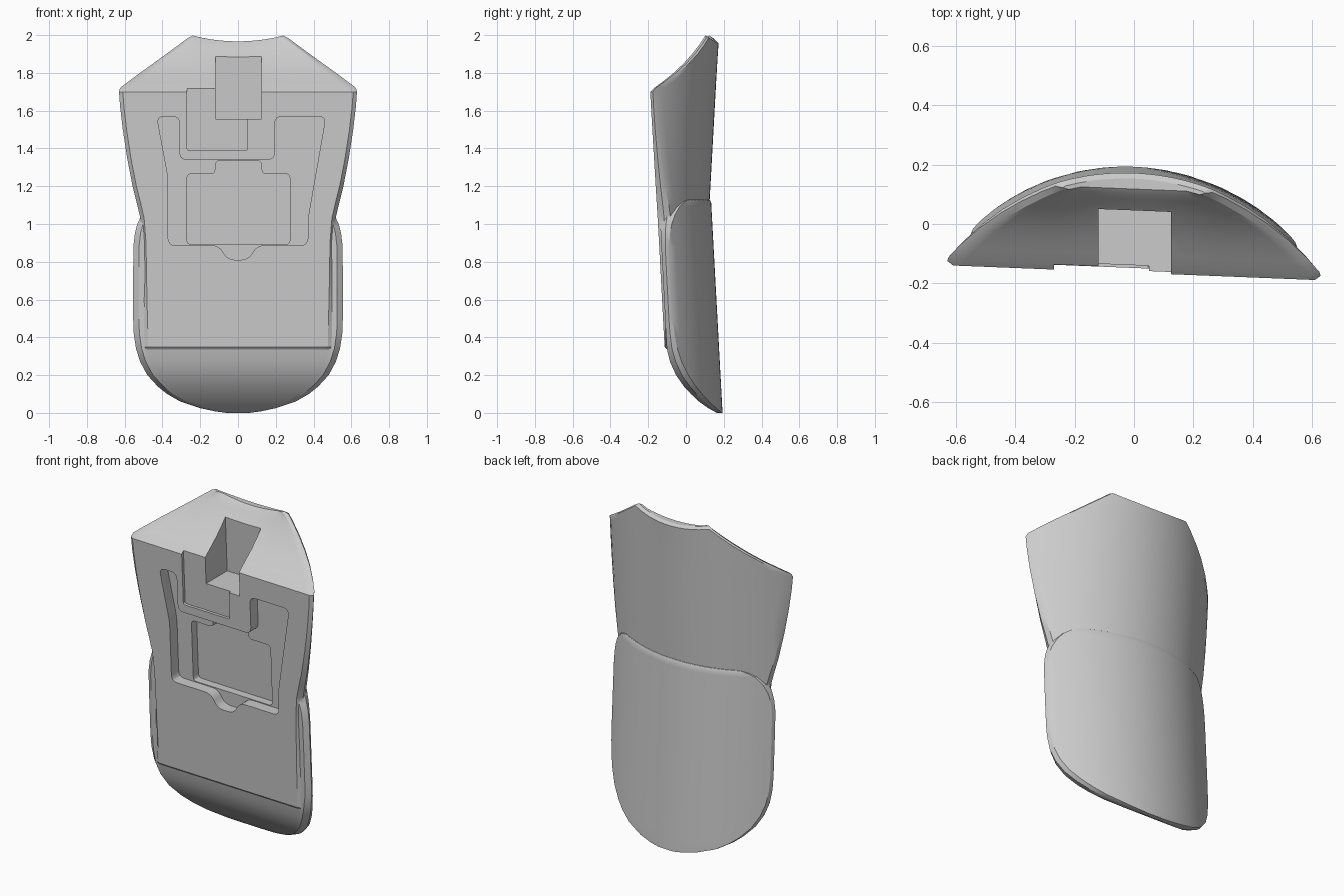
import bpy, bmesh, math
from mathutils import Vector

if "Cube" in bpy.data.objects:
    bpy.data.objects.remove(bpy.data.objects["Cube"])

TILT = 0.04      # whole piece is slightly skewed in plan
R = 0.81         # radius of the curved back


def table(pts, v):
    """Linear lookup in a list of (key, value)."""
    if v <= pts[0][0]:
        return pts[0][1]
    for (a, p), (b, q) in zip(pts, pts[1:]):
        if v <= b:
            return p + (q - p) * (v - a) / (b - a)
    return pts[-1][1]


def plane(z):
    return -0.165 + 0.052 * (1.71 - z)


def arc(x):
    return math.sqrt(R * R - x * x) - R


def make_object(name, bm):
    bmesh.ops.recalc_face_normals(bm, faces=bm.faces)
    me = bpy.data.meshes.new(name)
    bm.to_mesh(me)
    bm.free()
    ob = bpy.data.objects.new(name, me)
    bpy.context.collection.objects.link(ob)
    return ob


def loft(name, rows, front, back, inset, dip=None, n=33):
    """Stack of D-shaped sections: rows are (height, half width)."""
    bm = bmesh.new()
    rings = []
    for z, w in rows:
        us = [2 * i / (n - 1) - 1 for i in range(n)]
        bk = [(u * (w - 0.008), back(z) + arc(u * (w - 0.008))) for u in us]
        fr = [(u * (w - inset), min(front(z), back(z) + arc(u * (w - inset)) - 0.015)) for u in us]
        mid = (bk[0][1] + fr[0][1]) / 2
        pts = bk + [(w, mid)] + fr[::-1] + [(-w, mid)]
        rings.append([bm.verts.new((x, y - TILT * x, z - (dip(x, z) if dip else 0))) for x, y in pts])
    m = 2 * n + 2
    for a, b in zip(rings, rings[1:]):
        for i in range(m):
            j = (i + 1) % m
            bm.faces.new((a[i], a[j], b[j], b[i]))
    for r in (rings[0], rings[-1]):
        for i in range(n - 1):
            bm.faces.new((r[i], r[i + 1], r[2 * n - i - 1], r[2 * n - i]))
        bm.faces.new((r[n - 1], r[n], r[n + 1]))
        bm.faces.new((r[2 * n], r[2 * n + 1], r[0]))
    return make_object(name, bm)


def rounded(pts, r, seg=4):
    """Round every corner of a polygon."""
    out = []
    for i, p in enumerate(pts):
        p = Vector(p)
        a, b = Vector(pts[i - 1]) - p, Vector(pts[(i + 1) % len(pts)]) - p
        s = p + a.normalized() * min(r, a.length * 0.45)
        e = p + b.normalized() * min(r, b.length * 0.45)
        for k in range(seg + 1):
            t = k / seg
            out.append(s * (1 - t) ** 2 + p * 2 * t * (1 - t) + e * t * t)
    return out


def pocket(name, pts, depth, r):
    """Cutter whose floor lies parallel to the front face."""
    bm = bmesh.new()
    pts = rounded(pts, r) if r else [Vector(p) for p in pts]
    a = [bm.verts.new((x, -0.5, z)) for x, z in pts]
    b = [bm.verts.new((x, plane(z) - TILT * x + depth, z)) for x, z in pts]
    bm.faces.new(a)
    bm.faces.new(b[::-1])
    for i in range(len(pts)):
        j = (i + 1) % len(pts)
        bm.faces.new((a[j], a[i], b[i], b[j]))
    return make_object(name, bm)


def combine(ob, other, op):
    mod = ob.modifiers.new(op.lower(), 'BOOLEAN')
    mod.operation, mod.object, mod.solver = op, other, 'EXACT'
    other.hide_render = True
    bpy.context.view_layer.objects.active = ob
    bpy.ops.object.modifier_apply(modifier=mod.name)
    bpy.data.objects.remove(other)


# Upper body with flat front plate and concave sloping roof
roof = [(1.70, -0.163), (1.715, -0.15), (1.75, -0.105), (1.8, -0.045), (1.85, 0.005),
        (1.9, 0.047), (1.95, 0.083), (1.985, 0.104), (2.0, 0.118)]
upper_rows = [(0.335, 0.485), (0.35, 0.495), (0.6, 0.502), (0.9, 0.507), (1.03, 0.517),
              (1.1, 0.533), (1.2, 0.558), (1.35, 0.587), (1.5, 0.61), (1.62, 0.624),
              (1.70, 0.63), (1.72, 0.625), (1.75, 0.586), (1.8, 0.519), (1.85, 0.449),
              (1.9, 0.38), (1.95, 0.312), (1.985, 0.265), (2.0, 0.24)]
body = loft(
    "shell_body", upper_rows,
    lambda z: table(roof, z) if z > 1.7 else plane(z) + (0.012 if z < 0.34 else 0),
    lambda z: 0.125 + 0.055 * (z - 1.13) - (0.02 if z > 1.99 else 0),
    0.02,
    lambda x, z: 0.033 * max(0, 1 - (x / 0.25) ** 2) * max(0, (z - 1.71) / 0.29) ** 2)

# Lower shell with rounded outline and curved underside
under = [(0, 0.165), (0.025, 0.125), (0.06, 0.08), (0.1, 0.04), (0.14, 0.005), (0.2, -0.035),
         (0.27, -0.065), (0.34, -0.083)]
lower_rows = [(0.0, 0.06), (0.008, 0.12), (0.025, 0.2), (0.06, 0.305), (0.1, 0.375), (0.14, 0.425),
              (0.2, 0.48), (0.27, 0.518), (0.34, 0.54), (0.42, 0.552), (0.5, 0.555), (0.7, 0.555),
              (0.88, 0.554), (0.95, 0.546), (1.0, 0.533), (1.05, 0.51), (1.09, 0.478),
              (1.115, 0.44), (1.127, 0.40), (1.135, 0.36)]
lower = loft(
    "lower_shell", lower_rows,
    lambda z: table(under, z) if z < 0.34 else plane(z) + 0.013,
    lambda z: 0.193 - 0.054 * z - (0.018 if z > 1.13 else 0.005 if z > 1.12 else 0),
    0.03)
combine(body, lower, 'UNION')

# Recesses in the front: wide recess with arms, deep square, shallow step, top slot
arms = [(-0.43, 1.57), (-0.31, 1.57), (-0.31, 1.34), (0.195, 1.34), (0.195, 1.57), (0.465, 1.57),
        (0.37, 1.03), (0.37, 0.887), (0.1, 0.887), (0.055, 0.81), (-0.055, 0.81), (-0.1, 0.887),
        (-0.37, 0.887), (-0.37, 1.25)]
square = [(-0.27, 0.892), (0.275, 0.892), (0.275, 1.265), (0.125, 1.265), (0.125, 1.335),
          (-0.12, 1.335), (-0.12, 1.265), (-0.27, 1.265)]
step = [(-0.27, 1.39), (0.05, 1.39), (0.05, 1.9), (-0.27, 1.9)]
combine(body, pocket("arm_recess", arms, 0.07, 0.04), 'DIFFERENCE')
combine(body, pocket("square_recess", square, 0.12, 0.025), 'DIFFERENCE')
combine(body, pocket("step_recess", step, 0.018, 0.012), 'DIFFERENCE')
slot = [(-0.12, 1.555), (0.125, 1.555), (0.125, 2.2), (-0.12, 2.2)]
combine(body, pocket("top_slot", slot, 0.22, 0), 'DIFFERENCE')

# Smooth shading with crisp edges
bpy.ops.object.select_all(action='DESELECT')
body.select_set(True)
bpy.context.view_layer.objects.active = body
bpy.ops.object.shade_smooth_by_angle(angle=math.radians(28))
